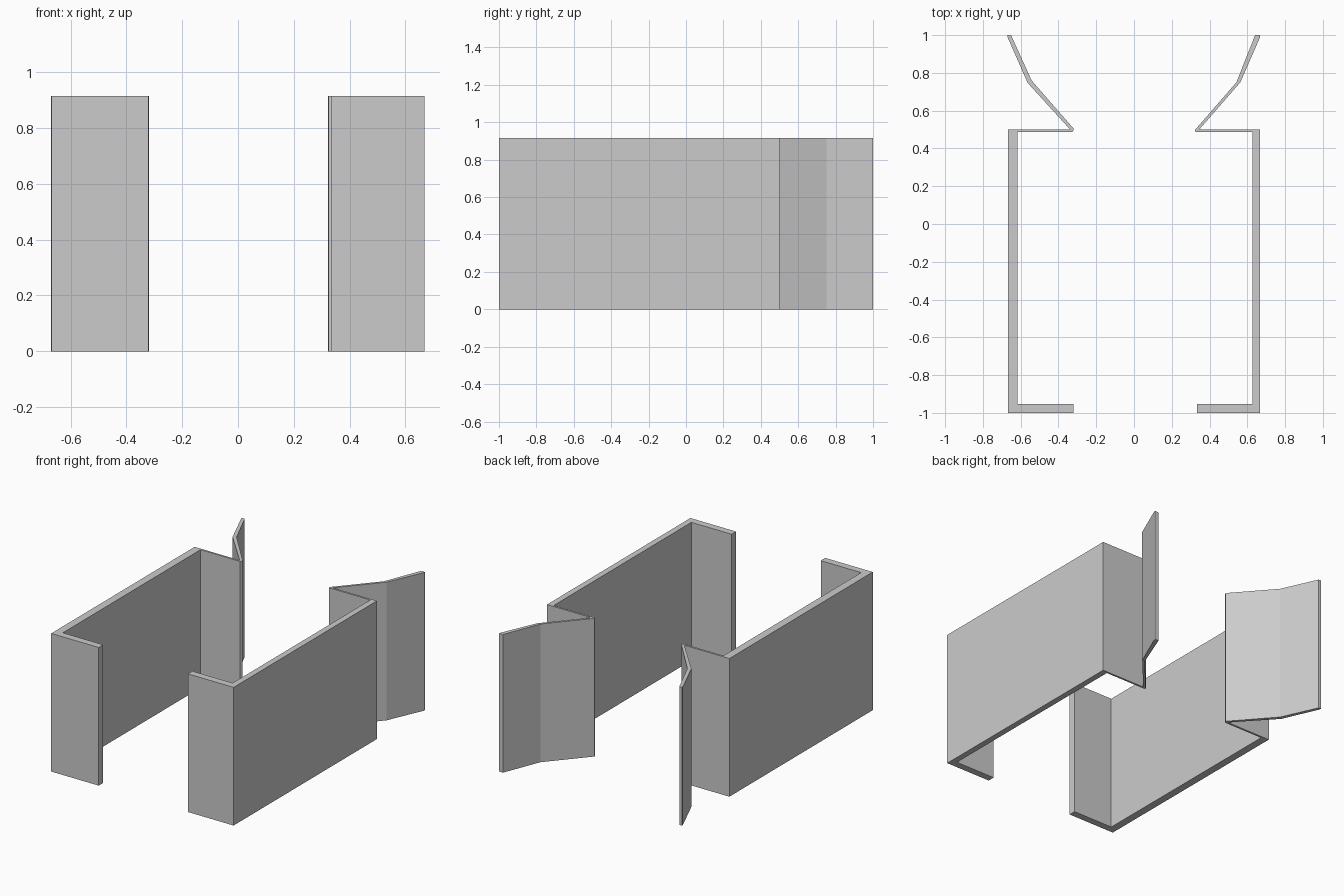
import bpy, bmesh

if "Cube" in bpy.data.objects:
    bpy.data.objects.remove(bpy.data.objects["Cube"])

HEIGHT = 0.915


def extrude_profile(name, points, height):
    """Extrude a closed plan outline straight up from z = 0."""
    bm = bmesh.new()
    face = bm.faces.new([bm.verts.new((x, y, 0)) for x, y in points])
    new = bmesh.ops.extrude_face_region(bm, geom=[face])["geom"]
    verts = [g for g in new if isinstance(g, bmesh.types.BMVert)]
    bmesh.ops.translate(bm, verts=verts, vec=(0, 0, height))
    bmesh.ops.recalc_face_normals(bm, faces=bm.faces)
    mesh = bpy.data.meshes.new(name)
    bm.to_mesh(mesh)
    bm.free()
    obj = bpy.data.objects.new(name, mesh)
    bpy.context.collection.objects.link(obj)
    return obj


def bracket(name, side, wall_inner, front_end, front_inner, flare):
    """Front lip, long wall, thin rear lip and flared bent wing in one strip."""
    outline = [(front_end, -1.0), (0.668, -1.0), (0.668, 0.5)]
    outline += flare
    outline += [(wall_inner, 0.487), (wall_inner, front_inner),
                (front_end, front_inner)]
    return extrude_profile(name, [(side * x, y) for x, y in outline], HEIGHT)


# Left side: thicker wall
bracket("left_side_panel", -1, 0.616, 0.32, -0.953,
        [(0.338, 0.5), (0.563, 0.747), (0.67, 0.99), (0.67, 1.0),
         (0.651, 1.0), (0.542, 0.76), (0.318, 0.503), (0.326, 0.487)])

# Right side: thinner wall
bracket("right_side_panel", 1, 0.628, 0.333, -0.953,
        [(0.345, 0.5), (0.563, 0.75), (0.668, 0.99), (0.668, 1.0),
         (0.641, 1.0), (0.542, 0.75), (0.322, 0.497), (0.325, 0.487)])
